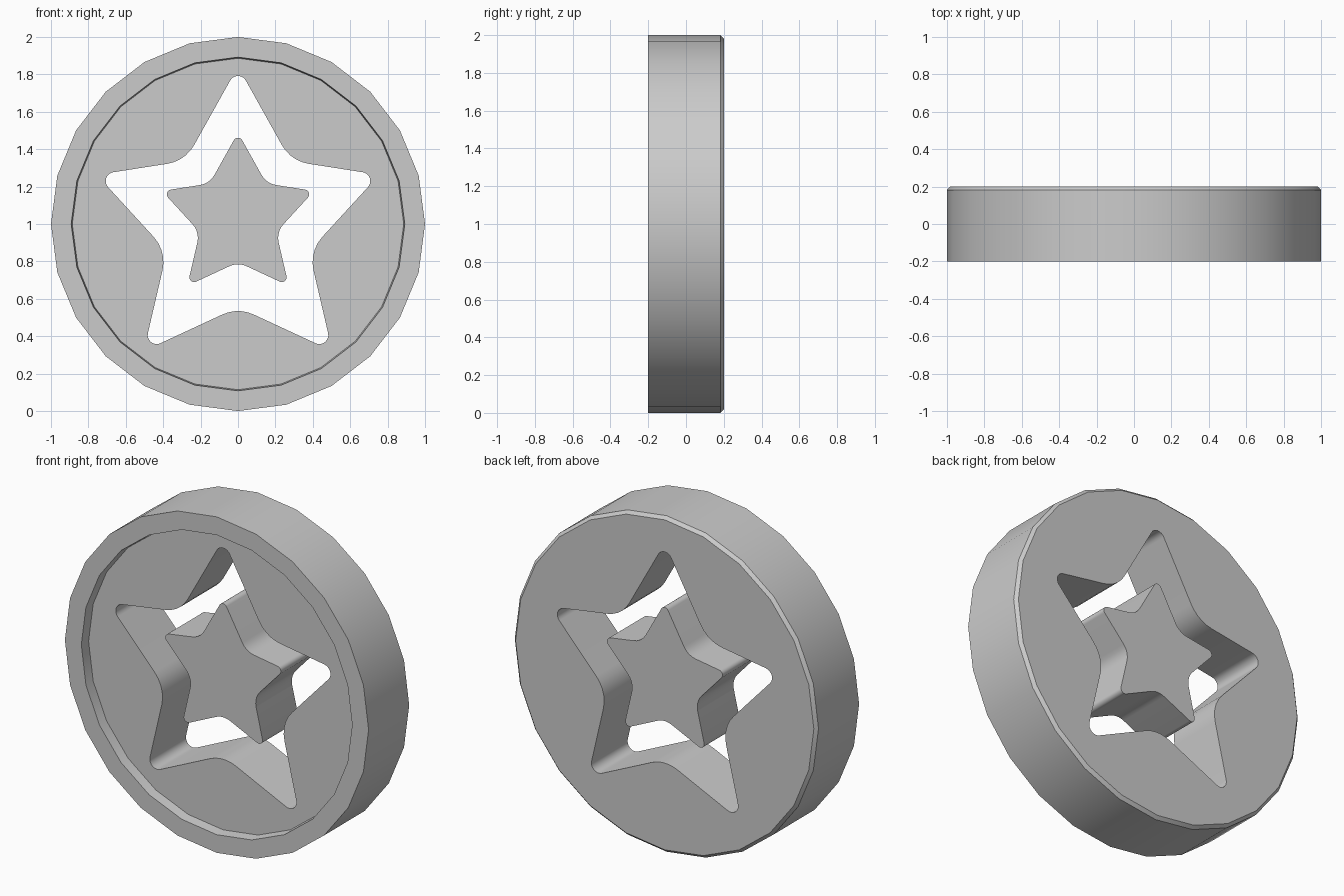
import bpy, bmesh, math
from mathutils import Vector

if "Cube" in bpy.data.objects:
    bpy.data.objects.remove(bpy.data.objects["Cube"])

CENTRE_Z = 1.0


def add_object(name, bm):
    bmesh.ops.recalc_face_normals(bm, faces=bm.faces)
    mesh = bpy.data.meshes.new(name)
    bm.to_mesh(mesh)
    bm.free()
    ob = bpy.data.objects.new(name, mesh)
    bpy.context.collection.objects.link(ob)
    return ob


def star_outline(scale=1.0, lift=0.0):
    """Five-pointed star (x, z) with filleted tips and valleys, mirrored in x."""
    tip, valley = 0.048, 0.2
    half = [(0.282, 0.337, valley), (0.755, 0.263, tip),
            (0.38, -0.146, valley), (0.504, -0.679, tip)]
    corners = ([(0, 0.842, tip)] + half + [(0, -0.445, valley)]
               + [(-x, z, r) for x, z, r in reversed(half)])
    out = []
    for i, (x, z, r) in enumerate(corners):
        p = Vector((x, z))
        a = (Vector(corners[i - 1][:2]) - p).normalized()
        b = (Vector(corners[(i + 1) % len(corners)][:2]) - p).normalized()
        half_angle = a.angle(b) / 2
        centre = p + (a + b).normalized() * r / math.sin(half_angle)
        reach = r / math.tan(half_angle)
        start, end = p + a * reach - centre, p + b * reach - centre
        a0 = math.atan2(start.y, start.x)
        sweep = math.remainder(math.atan2(end.y, end.x) - a0, 2 * math.pi)
        steps = 8 if r == tip else 5
        for k in range(steps + 1):
            t = a0 + sweep * k / steps
            out.append(((centre.x + r * math.cos(t)) * scale,
                        (centre.y + r * math.sin(t)) * scale + lift))
    return out


def star_prism(name, outline, y0, y1):
    bm = bmesh.new()
    front, back = [[bm.verts.new((x, y, z + CENTRE_Z)) for x, z in outline]
                   for y in (y0, y1)]
    bm.faces.new(front)
    bm.faces.new(back)
    n = len(outline)
    for i in range(n):
        j = (i + 1) % n
        bm.faces.new((front[i], front[j], back[j], back[i]))
    return add_object(name, bm)


def lathe(name, profile, sides):
    bm = bmesh.new()
    rings = []
    for r, y in profile:
        angles = [2 * math.pi * i / sides for i in range(sides)]
        rings.append([bm.verts.new((r * math.cos(a), y, CENTRE_Z + r * math.sin(a)))
                      for a in angles])
    for lo, hi in zip(rings, rings[1:]):
        for i in range(sides):
            j = (i + 1) % sides
            bm.faces.new((lo[i], lo[j], hi[j], hi[i]))
    bm.faces.new(rings[0])
    bm.faces.new(rings[-1])
    return add_object(name, bm)


def smooth(ob):
    bpy.ops.object.select_all(action='DESELECT')
    ob.select_set(True)
    bpy.context.view_layer.objects.active = ob
    bpy.ops.object.shade_smooth_by_angle(angle=math.radians(30))


# Round body with a raised front rim and a softened back edge
body = lathe("round_body", [(0.886, -0.14), (0.892, -0.2), (1.0, -0.2),
                            (1.0, 0.182), (0.982, 0.2)], 24)

# Star-shaped opening through the body
cutter = star_prism("star_cutter", star_outline(), -0.5, 0.5)
mod = body.modifiers.new("star_hole", 'BOOLEAN')
mod.operation = 'DIFFERENCE'
mod.solver = 'EXACT'
mod.object = cutter
bpy.context.view_layer.objects.active = body
body.select_set(True)
bpy.ops.object.modifier_apply(modifier=mod.name)
bpy.data.objects.remove(cutter, do_unlink=True)
smooth(body)

# Smaller star floating in the opening
smooth(star_prism("inner_star", star_outline(0.538, 0.035), -0.14, 0.2))
